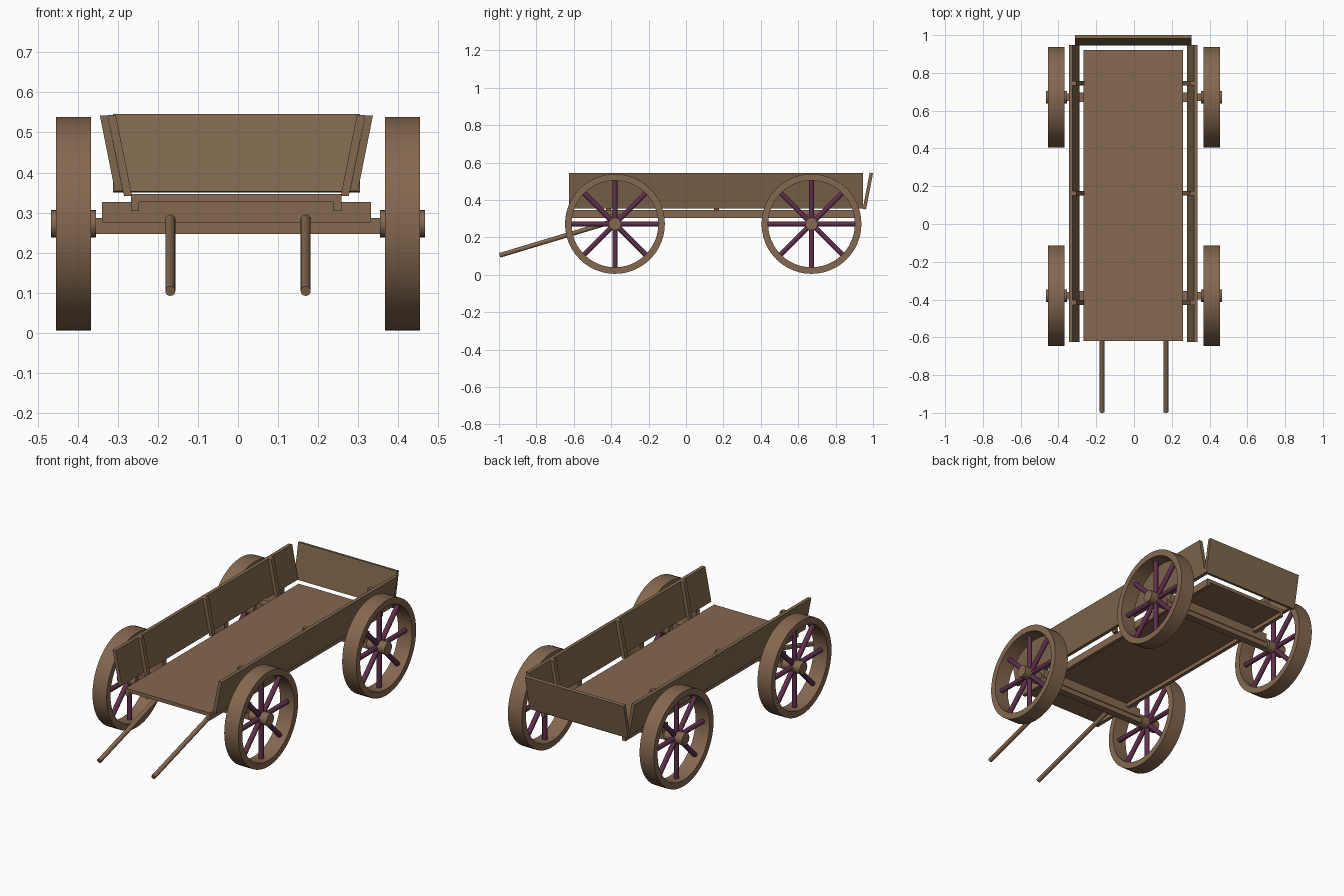
import bpy, bmesh, math
from mathutils import Matrix, Vector

if "Cube" in bpy.data.objects:
    bpy.data.objects.remove(bpy.data.objects["Cube"])


def material(name, rgb):
    m = bpy.data.materials.new(name)
    m.diffuse_color = (*rgb, 1)
    m.use_nodes = True
    m.node_tree.nodes["Principled BSDF"].inputs["Base Color"].default_value = m.diffuse_color
    return m


WOOD = material("warm_wood", (0.235, 0.138, 0.08))
BOARD = material("board_wood", (0.215, 0.137, 0.075))
PURPLE = material("purple_paint", (0.115, 0.028, 0.075))


def finish(bm, name, mat, smooth=False):
    bmesh.ops.recalc_face_normals(bm, faces=bm.faces)
    me = bpy.data.meshes.new(name)
    bm.to_mesh(me)
    bm.free()
    me.materials.append(mat)
    ob = bpy.data.objects.new(name, me)
    bpy.context.collection.objects.link(ob)
    if smooth:
        bpy.ops.object.select_all(action='DESELECT')
        ob.select_set(True)
        bpy.context.view_layer.objects.active = ob
        bpy.ops.object.shade_smooth_by_angle(angle=math.radians(35))
    return ob


def prism(name, profile, axis, lo, hi, mat):
    """Extrude a 2D profile along x (profile in y, z) or y (profile in x, z)."""
    bm = bmesh.new()
    if axis == 'x':
        ends = [[bm.verts.new((t, a, b)) for a, b in profile] for t in (lo, hi)]
    else:
        ends = [[bm.verts.new((a, t, b)) for a, b in profile] for t in (lo, hi)]
    n = len(profile)
    bm.faces.new(ends[0])
    bm.faces.new(ends[1])
    for i in range(n):
        j = (i + 1) % n
        bm.faces.new((ends[0][i], ends[0][j], ends[1][j], ends[1][i]))
    return finish(bm, name, mat)


def box(name, x, y, z, mat):
    profile = [(y[0], z[0]), (y[1], z[0]), (y[1], z[1]), (y[0], z[1])]
    return prism(name, profile, 'x', x[0], x[1], mat)


def add_rod(bm, a, b, r, sides):
    a, b = Vector(a), Vector(b)
    d = b - a
    turn = d.to_track_quat('Z', 'Y').to_matrix().to_4x4()
    bmesh.ops.create_cone(bm, cap_ends=True, segments=sides, radius1=r, radius2=r,
                          depth=d.length, matrix=Matrix.Translation((a + b) / 2) @ turn)


def rod(name, a, b, r, mat, sides=16):
    bm = bmesh.new()
    add_rod(bm, a, b, r, sides)
    return finish(bm, name, mat, True)


CX = -0.004            # bed sits a hair off the wheel centreline
AXLE_Z = 0.272
AXLES = {"front": -0.38, "rear": 0.671}


def wheel(name, side, y):
    # rim: rectangular section swept round the axle
    bm = bmesh.new()
    n, rings = 48, []
    for i in range(n):
        t = 2 * math.pi * i / n
        rings.append([bm.verts.new((side * x, y + r * math.cos(t), AXLE_Z + r * math.sin(t)))
                      for x, r in ((0.367, 0.232), (0.455, 0.232), (0.455, 0.267), (0.367, 0.267))])
    for i in range(n):
        p, q = rings[i], rings[(i + 1) % n]
        for k in range(4):
            bm.faces.new((p[k], p[(k + 1) % 4], q[(k + 1) % 4], q[k]))
    finish(bm, name + "_rim", WOOD, True)
    # hub and eight spokes
    rod(name + "_hub", (side * 0.354, y, AXLE_Z), (side * 0.467, y, AXLE_Z), 0.034, WOOD, 24)
    bm = bmesh.new()
    for i in range(8):
        t = i * math.pi / 4
        c, s = math.cos(t), math.sin(t)
        add_rod(bm, (side * 0.411, y + 0.02 * c, AXLE_Z + 0.02 * s),
                (side * 0.411, y + 0.236 * c, AXLE_Z + 0.236 * s), 0.0135, 12)
    finish(bm, name + "_spokes", PURPLE, True)


# running gear
for end, y in AXLES.items():
    box(end + "_axle", (-0.375, 0.375), (y - 0.02, y + 0.02), (0.247, 0.287), WOOD)
    box(end + "_bolster", (CX - 0.336, CX + 0.336), (y - 0.025, y + 0.025), (0.275, 0.326), WOOD)
    for label, side in (("left", -1), ("right", 1)):
        wheel(f"{end}_{label}_wheel", side, y)

# bed floor and the rails beneath its long edges
box("bed_floor", (CX - 0.263, CX + 0.263), (-0.62, 0.922), (0.326, 0.346), WOOD)
for label, side in (("left", -1), ("right", 1)):
    xs = sorted((CX + side * 0.263, CX + side * 0.243))
    box(label + "_bed_rail", xs, (-0.62, 0.922), (0.304, 0.327), WOOD)

    # flared side boards with inner battens
    def slanted(top, z0, z1):
        """Section 0.02 thick, leaning outward 1 in 5, outer edge at `top` at the top."""
        drop = 0.2 * (z1 - z0)
        pts = [(top, z1), (top - 0.02, z1), (top - 0.02 - drop, z0), (top - drop, z0)]
        return [(CX + side * x, z) for x, z in pts]

    prism(label + "_side_board", slanted(0.341, 0.355, 0.543), 'y', -0.625, 0.947, BOARD)
    for i, y in enumerate((-0.415, 0.163, 0.745)):
        prism(f"{label}_batten_{i}", slanted(0.321, 0.342, 0.544), 'y', y - 0.013, y + 0.013, WOOD)

    # pull shafts
    rod(label + "_shaft", (side * 0.169, -0.996, 0.104), (side * 0.169, -0.36, 0.295),
        0.0125, WOOD)

# leaning tailgate
prism("tailgate", [(0.945, 0.353), (0.963, 0.350), (1.0, 0.543), (0.982, 0.546)],
      'x', CX - 0.308, CX + 0.308, BOARD)
